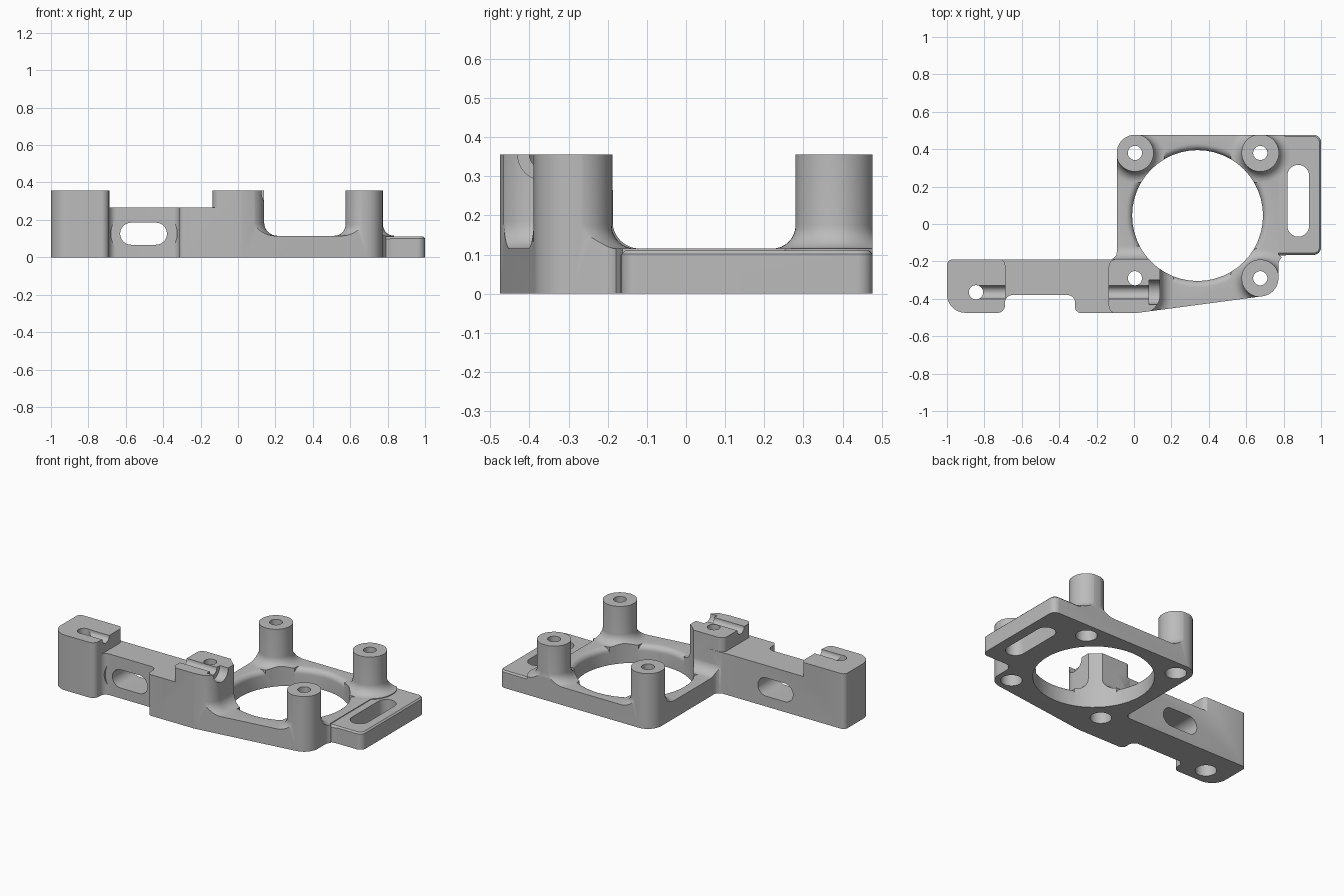
import bpy, bmesh, math
from mathutils import Vector

cube = bpy.data.objects.get("Cube")
if cube:
    bpy.data.objects.remove(cube)

grey = bpy.data.materials.new("machined grey")
grey.use_nodes = True
colour = (0.5, 0.5, 0.5, 1)
grey.diffuse_color = colour
grey.node_tree.nodes["Principled BSDF"].inputs["Base Color"].default_value = colour


def rounded(corners, segs=12):
    """Outline of a polygon whose corners (x, y, radius) are rounded."""
    out = []
    for i, (x, y, r) in enumerate(corners):
        p = Vector((x, y))
        a = (Vector(corners[i - 1][:2]) - p).normalized()
        b = (Vector(corners[(i + 1) % len(corners)][:2]) - p).normalized()
        if r == 0:
            out.append(p)
            continue
        half = a.angle(b) / 2
        c = p + (a + b).normalized() * (r / math.sin(half))
        start = p + a * (r / math.tan(half)) - c
        end = p + b * (r / math.tan(half)) - c
        sweep = math.atan2(start.x * end.y - start.y * end.x, start.dot(end))
        for k in range(segs + 1):
            t = sweep * k / segs
            out.append(c + Vector((start.x * math.cos(t) - start.y * math.sin(t),
                                   start.x * math.sin(t) + start.y * math.cos(t))))
    return [p for i, p in enumerate(out) if (p - out[i - 1]).length > 1e-5]


def rect(box, radii, grow=0):
    """Rounded rectangle, corners counter-clockwise from lower left."""
    x0, x1, y0, y1 = box
    if not isinstance(radii, tuple):
        radii = (radii,) * 4
    xy = ((x0 - grow, y0 - grow), (x1 + grow, y0 - grow),
          (x1 + grow, y1 + grow), (x0 - grow, y1 + grow))
    return rounded([(x, y, r + grow if r else 0) for (x, y), r in zip(xy, radii)])


def loft(name, rings, chamfer=0, rotation=(0, 0, 0)):
    """Solid through a stack of (z, outline) rings."""
    bm = bmesh.new()
    loops = [[bm.verts.new((p.x, p.y, z)) for p in ring] for z, ring in rings]
    bottom = bm.faces.new(loops[0][::-1])
    bm.faces.new(loops[-1])
    for lo, hi in zip(loops, loops[1:]):
        for i in range(len(lo)):
            bm.faces.new((lo[i - 1], lo[i], hi[i], hi[i - 1]))
    if chamfer:
        bmesh.ops.bevel(bm, geom=list(bottom.edges), offset=chamfer, segments=1,
                        affect='EDGES')
    bmesh.ops.recalc_face_normals(bm, faces=bm.faces)
    mesh = bpy.data.meshes.new(name)
    bm.to_mesh(mesh)
    bm.free()
    mesh.materials.append(grey)
    ob = bpy.data.objects.new(name, mesh)
    ob.rotation_euler = rotation
    bpy.context.collection.objects.link(ob)
    return ob


def block(name, box, radii, z0, z1, **kw):
    return loft(name, [(z, rect(box, radii)) for z in (z0, z1)], **kw)


def disc(x, y, r):
    """Box and corner radius that make a circle."""
    return (x - r, x + r, y - r, y + r), r


def combine(target, tool, op):
    mod = target.modifiers.new("combine", 'BOOLEAN')
    mod.operation, mod.solver, mod.object = op, 'EXACT', tool
    bpy.context.view_layer.update()
    bpy.context.view_layer.objects.active = target
    bpy.ops.object.modifier_apply(modifier=mod.name)
    bpy.data.objects.remove(tool)


PLATE, TOP, ARM = 0.115, 0.356, 0.265
HOLE = disc(0.34, 0.045, 0.35)


def flared(name, box, radii, f):
    """Upright boss with a concave fillet at its foot."""
    levels = [(-0.05, f)]
    for k in range(9):
        a = math.pi / 2 * k / 8
        levels.append((PLATE + f * (1 - math.cos(a)), f * (1 - math.sin(a))))
    levels.append((TOP, 0))
    return loft(name, [(z, rect(box, radii, g)) for z, g in levels])


# Ring plate with a rounded bore edge
body = block("mounting_bracket", (-0.15, 0.772, -0.55, 0.55), 0, -0.05, PLATE)
edge = [(-0.2, 0)]
for k in range(7):
    a = math.pi / 2 * k / 6
    edge.append((PLATE - 0.035 * (1 - math.sin(a)), 0.035 * (1 - math.cos(a))))
edge.append((0.2, 0.035))
combine(body, loft("bore_edge", [(z, rect(*HOLE, g)) for z, g in edge]), 'DIFFERENCE')

# Side tab with softened top edge
tab = (0.7, 1.0, -0.165, 0.477)
tab_radii = (0, 0.04, 0.04, 0)
combine(body, loft("side_tab", [(z, rect(tab, tab_radii, g)) for z, g in
                                ((-0.04, 0.003), (0.098, 0.003), (0.11, -0.009))]), 'UNION')

# Round posts, arm and raised arm ends
posts = ((0.005, 0.38), (0.675, 0.38), (0.675, -0.29))
for x, y in posts:
    combine(body, flared("post", *disc(x, y, 0.1), 0.06), 'UNION')
combine(body, flared("inner_arm_block", (-0.135, 0.14, -0.478, -0.188),
                     (0.04, 0.1, 0.02, 0.04), 0.07), 'UNION')
combine(body, block("arm", (-1.1, -0.03, -0.6, -0.187), 0, -0.06, ARM), 'UNION')
combine(body, block("outer_arm_block", (-1.07, -0.688, -0.55, -0.185),
                    (0, 0, 0.04, 0), -0.07, TOP), 'UNION')

# Trim everything to the chamfered footprint
footprint = rounded([
    (-1, -0.475, 0.1), (-0.69, -0.475, 0.04), (-0.69, -0.38, 0.04),
    (-0.315, -0.38, 0.04), (-0.315, -0.475, 0.03), (0.02, -0.475, 0.05),
    (0.772, -0.375, 0.097), (0.772, -0.165, 0.055), (1, -0.165, 0.04),
    (1, 0.477, 0.04), (-0.092, 0.477, 0.097), (-0.092, -0.19, 0.04),
    (-1, -0.19, 0.03)])
combine(body, loft("footprint", [(0, footprint), (0.5, footprint)], chamfer=0.009),
        'INTERSECT')

# Main bore and screw holes with counterbores from below
cutters = [block("bore", *HOLE, -0.1, 0.6)]
for x, y in posts + ((0.005, -0.29), (-0.845, -0.365)):
    cutters.append(loft("screw_hole", [(z, rect(*disc(x, y, r))) for z, r in
                                       ((-0.1, 0.062), (0.2, 0.062), (0.201, 0.038), (0.6, 0.038))]))

# Adjusting slots in the tab and arm, with a shallow recess around the arm slot
cutters.append(block("tab_slot", (0.82, 0.936, -0.068, 0.316), 0.0579, -0.1, 0.5))
tip_y = (math.pi / 2, 0, 0)
cutters.append(block("arm_slot", (-0.63, -0.38, 0.067, 0.185), 0.0589, 0.05, 0.7, rotation=tip_y))
cutters.append(block("arm_slot_recess", (-0.68, -0.325, 0.002, 0.252), 0.1249, 0.381, 0.7,
                     rotation=tip_y))

# Rod grooves across the arm ends and the nut pocket
tip_x = (0, math.pi / 2, 0)
for name, r, x0, x1 in (("outer_groove", 0.035, -0.845, -0.6),
                        ("inner_groove", 0.035, -0.3, 0.2), ("nut_pocket", 0.065, 0.08, 0.25)):
    cutters.append(block(name, (-0.5, -0.355 + r, -0.365 - r, -0.365 + r),
                         r - 0.0001, x0, x1, rotation=tip_x))
for cutter in cutters:
    combine(body, cutter, 'DIFFERENCE')

bpy.ops.object.select_all(action='DESELECT')
body.select_set(True)
bpy.context.view_layer.objects.active = body
bpy.ops.object.shade_smooth_by_angle(angle=math.radians(30))
